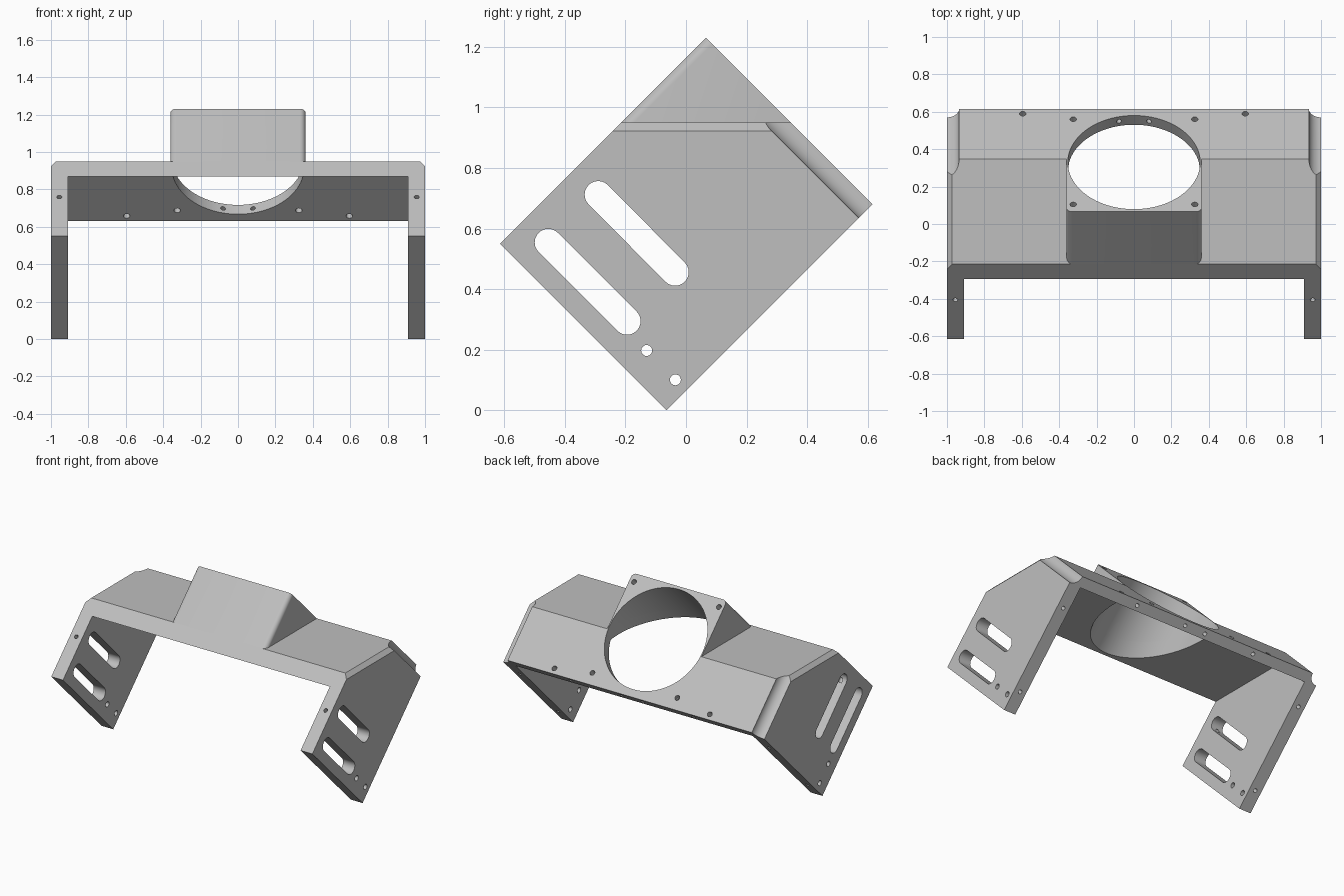
import bpy, bmesh, math
from mathutils import Vector, Matrix

cube = bpy.data.objects.get("Cube")
if cube:
    bpy.data.objects.remove(cube, do_unlink=True)

# Tilted frame: s runs back and down, t runs back and up, from the hood's top edge
R = math.sqrt(0.5)
S = Vector((0, R, -R))
T = Vector((0, R, R))
X = Vector((1, 0, 0))
TOP = Vector((0, 0.066, 1.231))
LENGTH, DEPTH = 0.778, 0.963      # extent along s and t
DECK, UNDER = 0.95, 0.87          # top and underside heights
PLATE, INNER = 0.07, 0.91         # back plate thickness, inner half width


def at(x, s, t):
    return TOP + X * x + S * s + T * t


grey = bpy.data.materials.new("light_grey")
grey.use_nodes = True
colour = (0.52, 0.52, 0.52, 1)
grey.diffuse_color = colour
grey.node_tree.nodes["Principled BSDF"].inputs["Base Color"].default_value = colour


def make(name, bm):
    bmesh.ops.recalc_face_normals(bm, faces=bm.faces)
    mesh = bpy.data.meshes.new(name)
    bm.to_mesh(mesh)
    bm.free()
    mesh.materials.append(grey)
    obj = bpy.data.objects.new(name, mesh)
    bpy.context.collection.objects.link(obj)
    return obj


def prism(points, offset):
    """Closed prism: a planar outline pushed along an offset."""
    bm = bmesh.new()
    face = bm.faces.new([bm.verts.new(p) for p in points])
    out = bmesh.ops.extrude_face_region(bm, geom=[face], use_keep_orig=True)
    verts = [v for v in out["geom"] if isinstance(v, bmesh.types.BMVert)]
    bmesh.ops.translate(bm, verts=verts, vec=offset)
    return bm


def rod(a, b, radius, sides=24):
    """Cylinder cutter between two points."""
    bm = bmesh.new()
    axis = b - a
    turn = axis.to_track_quat("Z", "Y").to_matrix().to_4x4()
    bmesh.ops.create_cone(bm, cap_ends=True, segments=sides, radius1=radius,
                          radius2=radius, depth=axis.length,
                          matrix=Matrix.Translation((a + b) / 2) @ turn)
    return make("cutter", bm)


def clip(bm, point, normal):
    """Cut away everything beyond a plane and cap it."""
    geom = bm.verts[:] + bm.edges[:] + bm.faces[:]
    out = bmesh.ops.bisect_plane(bm, geom=geom, plane_co=point,
                                 plane_no=normal, clear_outer=True)
    edges = [e for e in out["geom_cut"] if isinstance(e, bmesh.types.BMEdge)]
    bmesh.ops.holes_fill(bm, edges=edges)


def cut(obj, cutter):
    cutter.hide_render = True
    mod = obj.modifiers.new("cut", "BOOLEAN")
    mod.operation, mod.solver, mod.object = "DIFFERENCE", "EXACT", cutter
    bpy.context.view_layer.update()
    graph = bpy.context.evaluated_depsgraph_get()
    mesh = bpy.data.meshes.new_from_object(obj.evaluated_get(graph))
    obj.modifiers.clear()
    obj.data = mesh
    bpy.data.objects.remove(cutter, do_unlink=True)


# Bracket: tilted block with a flat deck and chamfered top edges
bm = prism([at(-1, s, t) for s, t in
            ((0, 0), (LENGTH, 0), (LENGTH, -DEPTH), (0, -DEPTH))], X * 2)
clip(bm, (0, 0, DECK), (0, 0, 1))
for side in (-1, 1):
    clip(bm, (side * 0.973, 0, DECK), (side, 0, 1))
bracket = make("bracket", bm)

# Open space between the side plates
knee = 2 * R * (TOP.dot(T) - PLATE) - UNDER
cut(bracket, make("cutter", prism(
    [Vector((-INNER, y, z)) for y, z in
     ((-1, UNDER), (knee, UNDER), (knee + 0.7, UNDER - 0.7), (knee + 0.7, -1), (-1, -1))],
    X * 2 * INNER)))

# Duct housing: rounded square tube above the deck
HALF, ROUND = 0.361, 0.03
outline = []
for cx, cs, start in ((1, 1, 0), (-1, 1, 90), (-1, -1, 180), (1, -1, 270)):
    for i in range(7):
        a = math.radians(start + i * 15)
        outline.append(at(cx * (HALF - ROUND) + ROUND * math.cos(a),
                          HALF + cs * (HALF - ROUND) + ROUND * math.sin(a), 0))
bm = prism(outline, T * -DEPTH)
clip(bm, (0, 0, DECK), (0, 0, -1))
housing = make("duct_housing", bm)

# Round bore through both parts
for part in (bracket, housing):
    cut(part, rod(at(0, 0.373, 0.2), at(0, 0.373, -1.2), 0.354, 96))

# Slots through the side plates
for start, end in (((-0.29, 0.712), (-0.036, 0.456)), ((-0.455, 0.554), (-0.195, 0.294))):
    profile = []
    for (y, z), first in ((start, 45), (end, 225)):
        for i in range(13):
            a = math.radians(first + i * 15)
            profile.append(Vector((-1.1, y + 0.045 * math.cos(a), z + 0.045 * math.sin(a))))
    cut(bracket, make("cutter", prism(profile, X * 2.2)))

# Small holes through the side plates
for y, z in ((-0.13, 0.197), (-0.035, 0.1)):
    cut(bracket, rod(Vector((-1.1, y, z)), Vector((1.1, y, z)), 0.018))

for side in (-1, 1):
    # Scooped rear corners
    cut(bracket, rod(at(side, -0.3, 0), at(side, 1, 0), 0.065, 48))
    # Screw holes through the back plate
    for x, s in ((0.595, 0.741), (0.325, 0.699)):
        cut(bracket, rod(at(side * x, s, 0.1), at(side * x, s, -0.15), 0.017))
    # Blind screw holes in the housing corners
    cut(housing, rod(at(side * 0.325, 0.055, 0.1), at(side * 0.325, 0.055, -0.15), 0.017))
    # Holes in the lower edge of the back plate
    for x, deep in ((0.08, 0.6), (0.47, 0.65)):
        cut(bracket, rod(at(side * x, 0.85, -0.035), at(side * x, deep, -0.035), 0.013))
    # Holes in the front and rear edges of the side plates
    x = side * 0.955
    cut(bracket, rod(at(x, -0.1, -0.667), at(x, 0.12, -0.667), 0.013))
    for t in (-0.82, -0.23):
        cut(bracket, rod(at(x, 0.85, t), at(x, 0.66, t), 0.013))

# Smooth the curved walls, keep the edges sharp
bpy.ops.object.select_all(action="DESELECT")
for part in (bracket, housing):
    part.select_set(True)
bpy.context.view_layer.objects.active = bracket
bpy.ops.object.shade_smooth_by_angle(angle=math.radians(30))
